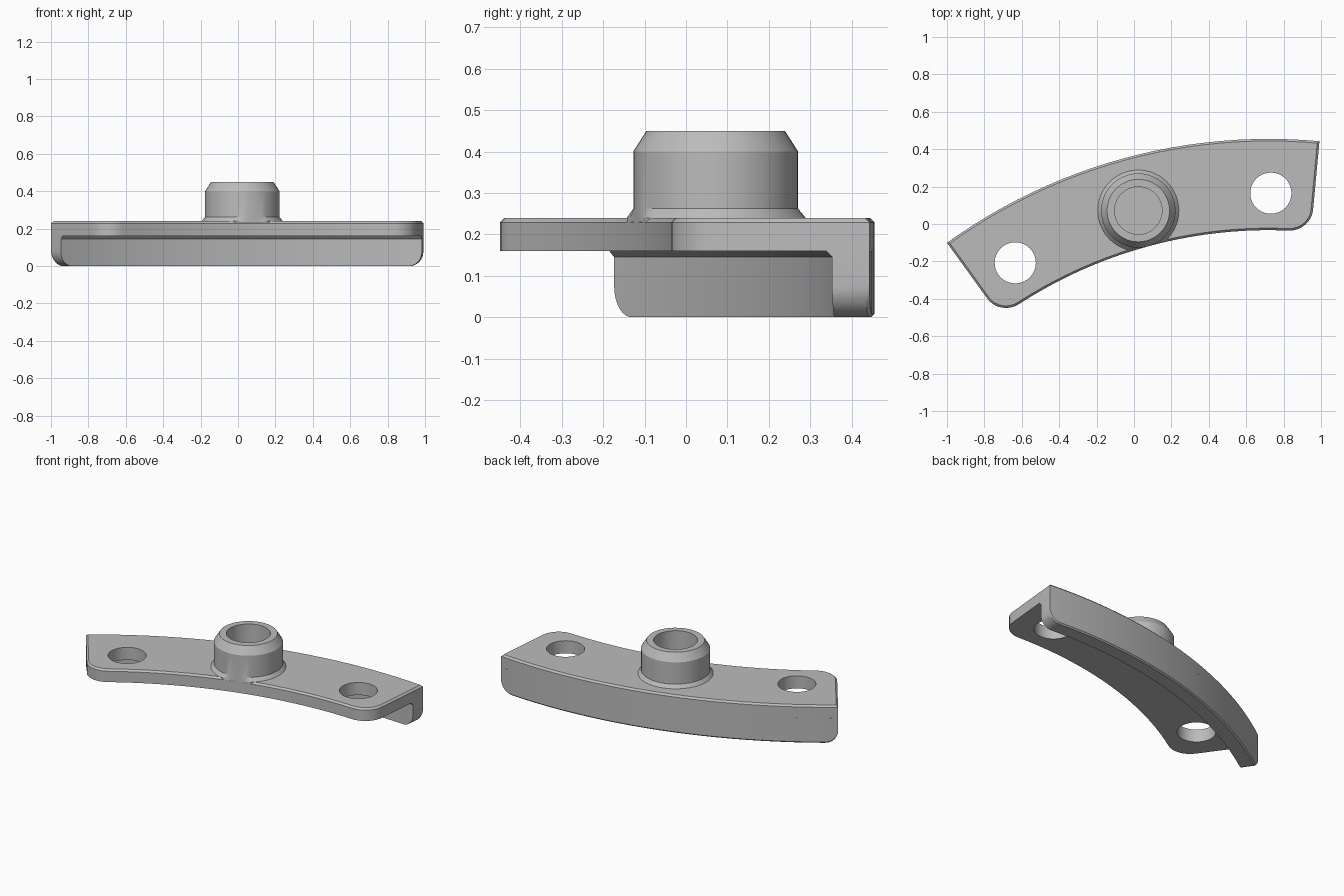
import bpy, bmesh
from math import sin, cos, pi, radians, sqrt, hypot

if "Cube" in bpy.data.objects:
    bpy.data.objects.remove(bpy.data.objects["Cube"], do_unlink=True)

# Shared layout: everything follows one large arc
CX, CY = 0.72, -2.485
R_OUT, R_IN, R_MID = 2.94, 2.452, 2.65
MID, HALF = radians(105.25), radians(20.55)
TOP, UNDER = 0.24, 0.16

grey = bpy.data.materials.new("light grey")
grey.use_nodes = True
grey.diffuse_color = (0.5, 0.5, 0.5, 1)
grey.node_tree.nodes["Principled BSDF"].inputs["Base Color"].default_value = (0.5, 0.5, 0.5, 1)


def polar(a, r, z):
    """Point at angle a from the middle of the arc, radius r."""
    return (CX + r * cos(MID + a), CY + r * sin(MID + a), z)


def finish(name, bm):
    bmesh.ops.recalc_face_normals(bm, faces=bm.faces)
    mesh = bpy.data.meshes.new(name)
    bm.to_mesh(mesh)
    bm.free()
    mesh.materials.append(grey)
    obj = bpy.data.objects.new(name, mesh)
    bpy.context.collection.objects.link(obj)
    return obj


def smooth(obj):
    bpy.ops.object.select_all(action='DESELECT')
    obj.select_set(True)
    bpy.context.view_layer.objects.active = obj
    bpy.ops.object.shade_smooth_by_angle(angle=radians(20))


def loft(bm, sections, closed_section, closed_path):
    """Bridge equal-length rows of points with quads."""
    rows = [[bm.verts.new(p) for p in s] for s in sections]
    n = len(rows[0])
    for i in range(len(rows) - (not closed_path)):
        a, b = rows[i], rows[(i + 1) % len(rows)]
        for j in range(n - (not closed_section)):
            k = (j + 1) % n
            bm.faces.new((a[j], a[k], b[k], b[j]))
    return rows


# Curved plate with rounded inner corners and a chamfered top rim
ROUND = 0.12
outer = [polar(HALF * (1 - i / 12), R_OUT, UNDER) for i in range(25)]
corner = []
for i in range(9):
    t = i / 8 * pi / 2
    r = R_IN + ROUND * (1 - sin(t))
    corner.append((HALF - ROUND * (1 - cos(t)) / R_IN, r))
limit = corner[-1][0]
inner = [(-a, r) for a, r in corner]
inner += [(limit * (i / 10 - 1), R_IN) for i in range(1, 20)]
inner += corner[::-1]
bm = bmesh.new()
base = bm.faces.new([bm.verts.new(p) for p in outer + [polar(a, r, UNDER) for a, r in inner]])
ext = bmesh.ops.extrude_face_region(bm, geom=[base], use_keep_orig=True)
for v in ext["geom"]:
    if isinstance(v, bmesh.types.BMVert):
        v.co.z = TOP
bmesh.ops.recalc_face_normals(bm, faces=bm.faces)
rim = [e for e in bm.edges if all(v.co.z > TOP - 0.001 for v in e.verts)]
bmesh.ops.bevel(bm, geom=rim, offset=0.011, segments=1, affect='EDGES')
plate = finish("curved_plate", bm)

# Two bolt holes through the plate
for side in (-1, 1):
    bpy.ops.mesh.primitive_cylinder_add(vertices=40, radius=0.11, depth=0.4,
                                        location=polar(side * radians(15.5), R_MID, 0.2))
    cutter = bpy.context.object
    cutter.name = "hole_cutter"
    cutter.hide_render = True
    bpy.context.view_layer.objects.active = plate
    cut = plate.modifiers.new("bolt_hole", 'BOOLEAN')
    cut.operation = 'DIFFERENCE'
    cut.solver = 'EXACT'
    cut.object = cutter
    bpy.ops.object.modifier_apply(modifier=cut.name)
    bpy.data.objects.remove(cutter, do_unlink=True)
smooth(plate)

# Hanging flange along the outer arc, lower end corners rounded
END, THICK, EDGE = 0.075, 0.09, 0.008
ramp = [END * (1 - cos(i / 8 * pi / 2)) / R_OUT for i in range(9)]
body = HALF - ramp[-1]
angles = [-HALF + d for d in ramp]
angles += [body * (i / 11 - 1) for i in range(1, 22)]
angles += [HALF - d for d in reversed(ramp)]
sections = []
for a in angles:
    d = min(END, max(0, (HALF - abs(a)) * R_OUT))
    low = END - sqrt(max(0, END ** 2 - (END - d) ** 2))
    ri = R_OUT - THICK
    profile = [(R_OUT, UNDER), (R_OUT, low + EDGE), (R_OUT - EDGE, low),
               (ri, low), (ri, UNDER - 0.015), (ri - 0.015, UNDER)]
    sections.append([polar(a, r, z) for r, z in profile])
bm = bmesh.new()
rows = loft(bm, sections, True, False)
bm.faces.new(rows[0])
bm.faces.new(rows[-1])
smooth(finish("outer_flange", bm))

# Hollow boss with a flared foot, trimmed flush with the inner edge
bx, by, _ = polar(0, R_MID, 0)
profile = [(0.217, 0.215), (0.217, TOP), (0.199, 0.262), (0.199, 0.4),
           (0.167, 0.45), (0.127, 0.45), (0.127, 0.23)]
sections = []
for i in range(48):
    t = 2 * pi * i / 48
    row = []
    for r, z in profile:
        x, y = bx + r * cos(t), by + r * sin(t)
        d = hypot(x - CX, y - CY)
        k = max(1, R_IN / d)
        row.append((CX + (x - CX) * k, CY + (y - CY) * k, z))
    sections.append(row)
bm = bmesh.new()
loft(bm, sections, False, True)
smooth(finish("hollow_boss", bm))
